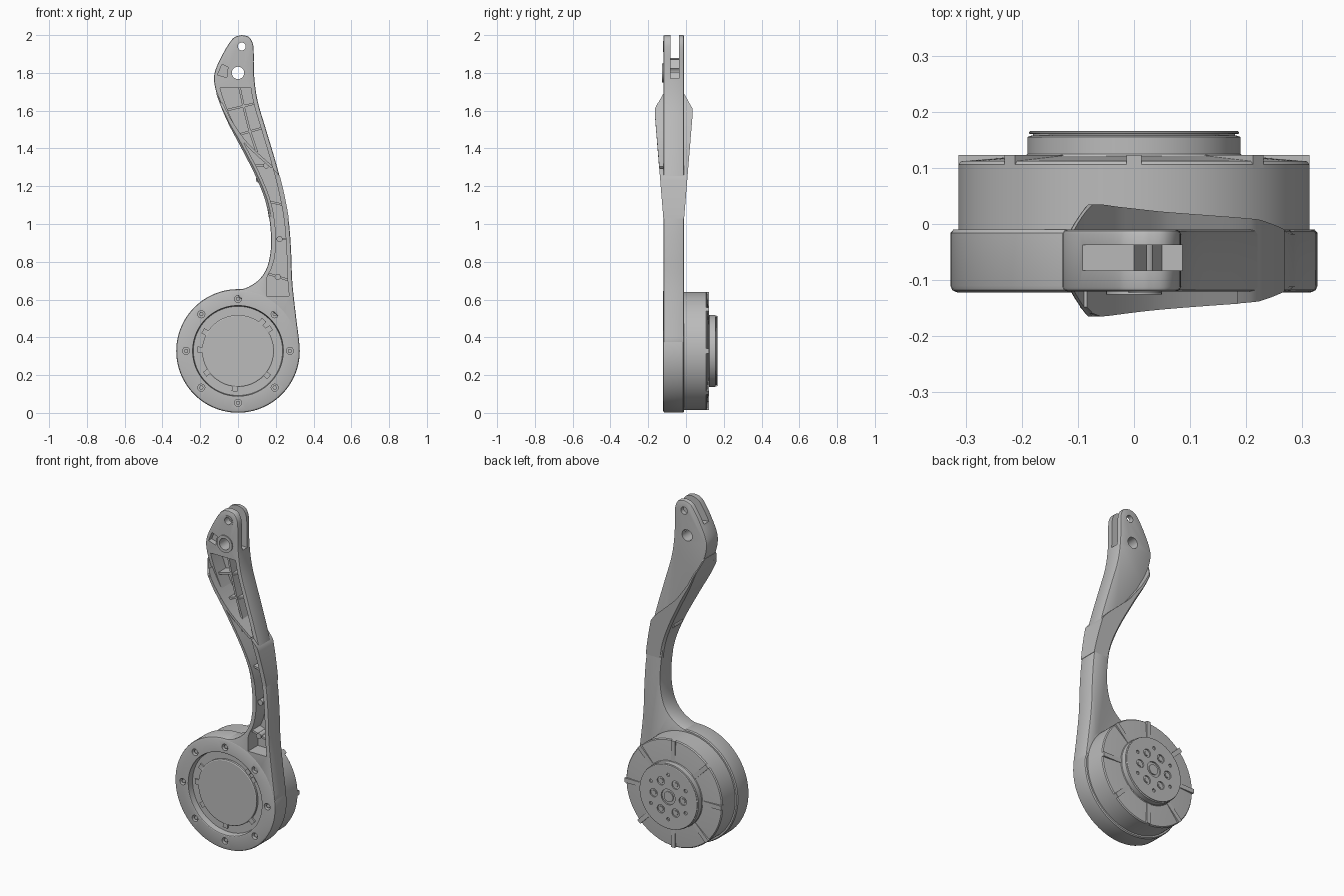
import bpy, bmesh
from math import sin, cos, pi, radians
from mathutils import Vector

old = bpy.data.objects.get("Cube")
if old:
    bpy.data.objects.remove(old, do_unlink=True)

grey = bpy.data.materials.new("cast grey")
grey.use_nodes = True
grey.diffuse_color = (0.5, 0.5, 0.5, 1)
grey.node_tree.nodes["Principled BSDF"].inputs["Base Color"].default_value = (0.5, 0.5, 0.5, 1)

HUB = 0.328            # hub centre height
FRONT, BACK, FLOOR, MID = -0.12, -0.01, -0.03, -0.065


def finish(name, bm):
    bmesh.ops.recalc_face_normals(bm, faces=bm.faces)
    me = bpy.data.meshes.new(name)
    bm.to_mesh(me)
    bm.free()
    me.materials.append(grey)
    ob = bpy.data.objects.new(name, me)
    bpy.context.collection.objects.link(ob)
    return ob


def activate(ob):
    bpy.ops.object.select_all(action='DESELECT')
    ob.select_set(True)
    bpy.context.view_layer.objects.active = ob


def add_prism(bm, pts, y0, y1):
    a = [bm.verts.new((x, y0, z)) for x, z in pts]
    b = [bm.verts.new((x, y1, z)) for x, z in pts]
    bm.faces.new(a)
    bm.faces.new(b[::-1])
    for i in range(len(a)):
        j = (i + 1) % len(a)
        bm.faces.new((a[j], a[i], b[i], b[j]))


def disc(x, z, r, n=24):
    return [(x + r * cos(2 * pi * i / n), z + r * sin(2 * pi * i / n)) for i in range(n)]


def prisms(name, items):
    bm = bmesh.new()
    for pts, y0, y1 in items:
        add_prism(bm, pts, y0, y1)
    return finish(name, bm)


def loft(name, rows):
    """Skin matching loops of points and cap both ends."""
    bm = bmesh.new()
    rings = [[bm.verts.new(p) for p in row] for row in rows]
    for a, b in zip(rings, rings[1:]):
        for i in range(len(a)):
            j = (i + 1) % len(a)
            bm.faces.new((a[i], a[j], b[j], b[i]))
    bm.faces.new(rings[0])
    bm.faces.new(rings[-1])
    return finish(name, bm)


def lathe(name, prof, n=96):
    """Revolve (radius, y) points about the hub axis."""
    return loft(name, [[(x, y, z) for x, z in disc(0, HUB, r, n)] for r, y in prof])


def cut(ob, *cutters):
    activate(ob)
    for c in cutters:
        m = ob.modifiers.new("cut", 'BOOLEAN')
        m.operation, m.solver, m.object = 'DIFFERENCE', 'EXACT', c
        bpy.ops.object.modifier_apply(modifier=m.name)


def spline(pts, k=4):
    out = []
    p = [Vector(q) for q in [pts[0]] + pts + [pts[-1]]]
    for a, b, c, d in zip(p, p[1:], p[2:], p[3:]):
        for i in range(k):
            t = i / k
            out.append(tuple(0.5 * (2 * b + (c - a) * t + (2 * a - 5 * b + 4 * c - d) * t * t
                                    + (3 * b - a - 3 * c + d) * t ** 3)))
    return out + [pts[-1]]


def at(line, z):
    """x of a rising polyline at height z."""
    for (xa, za), (xb, zb) in zip(line, line[1:]):
        if z <= zb:
            return xa + (xb - xa) * (z - za) / (zb - za)
    return line[-1][0]


def wall(name, pts, thick, front, y1=FLOOR + 0.004):
    """Upright web along a path; front(z) gives its front edge."""
    rows = []
    for i, (x, z) in enumerate(pts):
        a, b = Vector(pts[max(i - 1, 0)]), Vector(pts[min(i + 1, len(pts) - 1)])
        d = (b - a).normalized() * thick / 2
        rows.append([(x - d.y, front(z), z + d.x), (x + d.y, front(z), z - d.x),
                     (x + d.y, y1, z - d.x), (x - d.y, y1, z + d.x)])
    return loft(name, rows)


# Arm edges, both rising
left = spline([(0.0, 0.653), (0.045, 0.662), (0.106, 0.7), (0.148, 0.757), (0.17, 0.836),
               (0.175, 0.94), (0.153, 1.1), (0.1, 1.243), (0.026, 1.39), (-0.053, 1.54),
               (-0.106, 1.67), (-0.127, 1.76), (-0.116, 1.825), (-0.075, 1.91),
               (-0.035, 1.973), (-0.01, 1.993), (0.02, 2.0)])
right = spline([(0.325, 0.37), (0.303, 0.545), (0.287, 0.7), (0.281, 0.86), (0.268, 1.02),
                (0.238, 1.18), (0.196, 1.34), (0.148, 1.5), (0.103, 1.655), (0.085, 1.79),
                (0.083, 1.92), (0.075, 1.965), (0.054, 1.992), (0.02, 2.0)])
inner = [(0.28 * cos(radians(a)), HUB + 0.28 * sin(radians(a))) for a in range(5, 90, 12)]
arm = prisms("arm", [(left + right[-2::-1] + inner, FRONT, BACK)])
activate(arm)
bev = arm.modifiers.new("bevel", 'BEVEL')
bev.width, bev.segments, bev.angle_limit = 0.008, 2, radians(60)
bpy.ops.object.modifier_apply(modifier=bev.name)

# Thickened middle of the arm, ending on a diagonal shoulder
diag = [(0.4, 1.06), (0.18, 1.3), (0.05, 1.42), (-0.03, 1.53), (-0.09, 1.64), (-0.115, 1.7)]


def half(z):
    return 0.055 + 0.045 * (min(1, (z - 1.03) / 0.55) if z < 1.61 else max(0, (1.69 - z) / 0.08))


rows = []
for i in range(34):
    z = 1.03 + 0.02 * i
    l = at(left, z) - 0.002
    r = max(l + 0.008, min(at(right, z) + 0.002, at(diag, z)))
    f, b = MID - half(z), MID + half(z)
    c = min(0.012, (r - l) / 3)
    rows.append([(x, y, z) for x, y in ((l + c, f), (r, f), (r, b), (l + c, b),
                                        (l, b - c), (l, f + c))])
swell = loft("arm_swelling", rows)

# Front channel, fork slot, holes
zs = [0.62 + 0.0275 * i for i in range(41)]
channel = ([(at(left, z) + 0.026 if z > 0.72 else 0.15, z) for z in zs]
           + [(at(right, z) - 0.024, z) for z in zs[::-1]])
c_channel = prisms("channel_cutter", [(channel, -0.3, FLOOR)])
slot = [(-0.2, 1.89), (0, 1.87), (0.05, 1.77), (0.2, 1.77), (0.2, 2.1), (-0.2, 2.1)]
c_slot = prisms("slot_cutter", [(slot, -0.083, -0.037)])
c_holes = prisms("hole_cutter", [(disc(0, 1.8, 0.033), -0.3, 0.2),
                                 (disc(0.02, 1.94, 0.021), -0.3, 0.2)])
pocket = [(-0.108, 1.79), (-0.06, 1.775), (-0.053, 1.83), (-0.085, 1.845)]
c_pocket = prisms("pocket_cutter", [(pocket, -0.3, -0.09)])
cut(arm, c_channel, c_slot, c_holes, c_pocket)
cut(swell, c_channel)

# Pivot bosses
boss = prisms("pivot_boss", [(disc(0, 1.8, 0.05, 32), -0.126, -0.084)])
cut(boss, c_holes)
bushing = prisms("fork_bushing", [(disc(0.02, 1.94, 0.03), -0.123, -0.084)])
cut(bushing, c_holes)

# Shoulder web and cross ribs inside the channel
wall("shoulder_web", spline(diag[1:-1]), 0.014, lambda z: MID - half(z))
for zl, zr in ((1.6, 1.64), (1.47, 1.51), (1.31, 1.31), (1.12, 1.1), (0.92, 0.92), (0.74, 0.7)):
    wall("cross_rib", [(at(left, zl) + 0.01, zl), (at(right, zr) - 0.01, zr)], 0.012,
         lambda z: -0.1)
wall("long_rib", [(0.0, 1.76), (0.03, 1.62), (0.06, 1.5), (0.1, 1.38)], 0.012, lambda z: -0.105)
for x, z in ((0.11, 1.235), (0.22, 0.92), (0.15, 1.31), (0.21, 0.72)):
    prisms("rib_post", [(disc(x, z, 0.016, 16), -0.108, FLOOR + 0.004)])

# Hub housing with a stepped front recess
hub = lathe("hub_ring", [(0.18, -0.085), (0.236, -0.085), (0.24, -0.12), (0.243, -0.122),
                         (0.315, -0.122), (0.324, -0.118), (0.327, -0.11),
                         (0.327, -0.016), (0.322, BACK), (0.19, BACK)])
lathe("hub_front_disc", [(0.185, -0.1), (0.19, -0.097), (0.19, -0.02)])
around = disc(0, HUB, 0.275, 8)
c_screws = prisms("screw_cutter", [(disc(x, z, 0.019, 16), -0.2, -0.09) for x, z in around])
cut(hub, c_screws)
prisms("hub_screws", [(disc(x, z, 0.012, 6), -0.112, -0.08) for x, z in around])
for a in (35, 50, 150, 178, 215, 265, 320):
    c, s = cos(radians(a)), sin(radians(a))
    wall("hub_tab", [(0.18 * c, HUB + 0.18 * s), (0.215 * c, HUB + 0.215 * s)], 0.03,
         lambda z: -0.094, -0.06)

# Motor drum on the back with radial bars
lathe("motor_drum", [(0.313, -0.02), (0.313, 0.106), (0.308, 0.112), (0.2, 0.121)])
for x, z in disc(0, 0, 1, 8):
    wall("motor_bar", [(0.185 * x, HUB + 0.185 * z), (0.313 * x, HUB + 0.313 * z)], 0.026,
         lambda z: 0.1, 0.123)

# Output flange with bolt pattern
lathe("flange_base", [(0.198, 0.115), (0.19, 0.125), (0.19, 0.155), (0.182, 0.158)])
flange = lathe("output_flange", [(0.18, 0.15), (0.18, 0.16), (0.187, 0.161), (0.187, 0.164),
                                 (0.184, 0.166)])
bolts = disc(0, HUB, 0.095, 6)
pins = [(0.13 * cos((k + .5) * pi / 3), HUB + 0.13 * sin((k + .5) * pi / 3)) for k in range(6)]
c_bolts = prisms("bolt_cutter", [(disc(x, z, 0.024, 20), 0.153, 0.2) for x, z in bolts]
                 + [(disc(x, z, 0.01, 12), 0.153, 0.2) for x, z in pins]
                 + [(disc(0, HUB, 0.045, 32), 0.153, 0.2)])
cut(flange, c_bolts)
prisms("flange_bolts", [(disc(x, z, 0.014, 6), 0.15, 0.163) for x, z in bolts]
       + [(disc(0, HUB, 0.03, 32), 0.15, 0.164)])

# Remove cutters, shade smoothly with sharp edges kept
for c in (c_channel, c_slot, c_holes, c_pocket, c_screws, c_bolts):
    bpy.data.objects.remove(c, do_unlink=True)
for ob in [o for o in bpy.context.collection.objects
           if o.type == 'MESH' and grey.name in o.data.materials]:
    activate(ob)
    bpy.ops.object.shade_smooth_by_angle(angle=radians(30))
